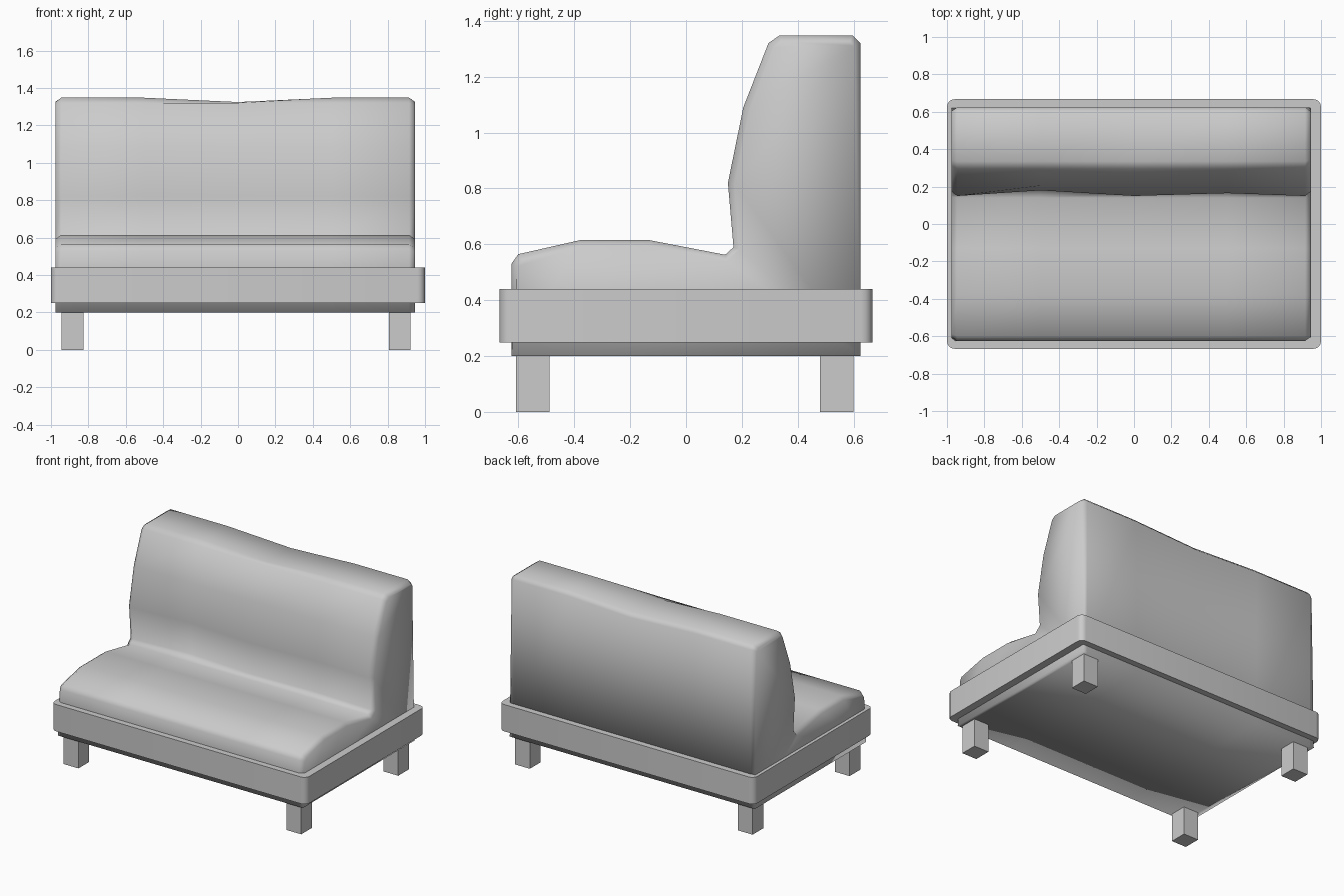
import bpy, bmesh
from mathutils import Vector

if "Cube" in bpy.data.objects:
    bpy.data.objects.remove(bpy.data.objects["Cube"])


def finish(name, bm, angle=None):
    bmesh.ops.recalc_face_normals(bm, faces=bm.faces)
    mesh = bpy.data.meshes.new(name)
    bm.to_mesh(mesh)
    bm.free()
    ob = bpy.data.objects.new(name, mesh)
    bpy.context.collection.objects.link(ob)
    if angle:
        bpy.ops.object.select_all(action='DESELECT')
        ob.select_set(True)
        bpy.context.view_layer.objects.active = ob
        bpy.ops.object.shade_smooth_by_angle(angle=angle)
    return ob


def box(lo, hi):
    bm = bmesh.new()
    bmesh.ops.create_cube(bm, size=1)
    for v in bm.verts:
        v.co = [l + (h - l) * (c + 0.5) for l, h, c in zip(lo, hi, v.co)]
    return bm


# Base frame: slab with rounded upright corners
bm = box((-1, -0.667, 0.25), (1, 0.667, 0.44))
upright = [e for e in bm.edges if abs(e.verts[0].co.z - e.verts[1].co.z) > 0.1]
bmesh.ops.bevel(bm, geom=upright, offset=0.04, segments=4, profile=0.5, affect='EDGES')
finish("base_frame", bm, 0.6)

# Upholstery: side profile (y, z) lofted across the width
PROFILE = [(-0.625, 0.20), (-0.625, 0.53), (-0.60, 0.565), (-0.38, 0.615),
           (-0.13, 0.615), (0.14, 0.563), (0.17, 0.59), (0.15, 0.82),
           (0.205, 1.09), (0.295, 1.32), (0.335, 1.348), (0.595, 1.348),
           (0.624, 1.32), (0.624, 0.20)]


def inset(points, d):
    """Move every profile point inwards along its corner bisector."""
    out = []
    n = len(points)
    for i, p in enumerate(points):
        a, p, b = Vector(points[i - 1]), Vector(p), Vector(points[(i + 1) % n])
        u, w = (p - a).normalized(), (b - p).normalized()
        normal = (Vector((u.y, -u.x)) + Vector((w.y, -w.x))).normalized()
        q = p + normal * d
        if p.y < 0.21:
            q = p
        out.append((q.x, q.y))
    return out


# x, edge inset, backrest top dip, backrest front recess
SECTIONS = [(-0.977, 0.024, 0, 0), (-0.945, 0, 0, 0), (-0.5, 0, 0, 0.03),
            (0, 0, 0.023, 0), (0.5, 0, 0, 0.015), (0.915, 0, 0, 0),
            (0.947, 0.024, 0, 0)]
bm = bmesh.new()
rings = []
for x, d, dip, recess in SECTIONS:
    ring = []
    for i, (y, z) in enumerate(inset(PROFILE, d)):
        if i in (10, 11, 12):
            z -= dip
        if i in (6, 7):
            y += recess
        ring.append(bm.verts.new((x, y, z)))
    rings.append(ring)
n = len(rings[0])
for r, s in zip(rings, rings[1:]):
    for i in range(n):
        j = (i + 1) % n
        bm.faces.new((r[i], r[j], s[j], s[i]))
bm.faces.new(rings[0])
bm.faces.new(rings[-1])
bm.normal_update()
bmesh.ops.triangulate(bm, faces=[f for f in bm.faces if len(f.verts) > 4])
finish("seat_and_backrest", bm, 1.9)

# Four square legs
for side, x in (("left", -0.885), ("right", 0.864)):
    for end, y in (("front", -0.548), ("back", 0.54)):
        finish(f"{end}_{side}_leg",
               box((x - 0.058, y - 0.06, 0), (x + 0.058, y + 0.06, 0.22)))
